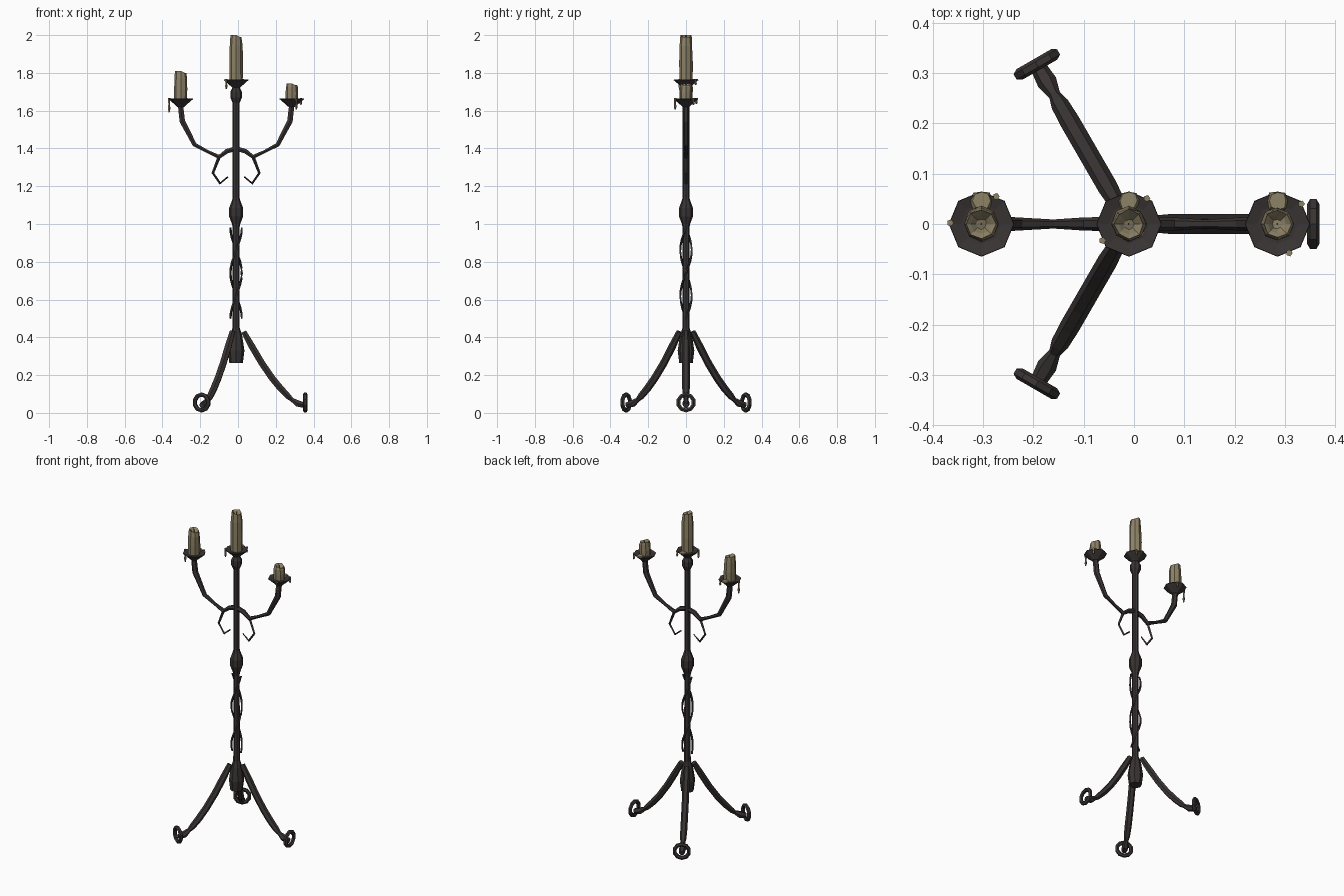
import bpy, bmesh, random
from math import sin, cos, pi, radians
from mathutils import Vector, Matrix

random.seed(4)
if "Cube" in bpy.data.objects:
    bpy.data.objects.remove(bpy.data.objects["Cube"])

AXIS = -0.01  # x of the central pole


def material(name, color):
    m = bpy.data.materials.new(name)
    m.use_nodes = True
    m.diffuse_color = (*color, 1)
    bsdf = m.node_tree.nodes["Principled BSDF"]
    bsdf.inputs["Base Color"].default_value = (*color, 1)
    bsdf.inputs["Roughness"].default_value = 0.8
    return m


IRON = material("dark iron", (0.042, 0.034, 0.034))
WAX = material("old wax", (0.27, 0.225, 0.135))
WICK = material("burnt wick", (0.01, 0.01, 0.01))


def finish(name, bm, mat):
    bmesh.ops.recalc_face_normals(bm, faces=bm.faces)
    mesh = bpy.data.meshes.new(name)
    bm.to_mesh(mesh)
    bm.free()
    mesh.materials.append(mat)
    obj = bpy.data.objects.new(name, mesh)
    bpy.context.collection.objects.link(obj)
    return obj


def skin(bm, rings, closed=False):
    """Join rings of vertices with quads, capping open ends."""
    n = len(rings[0])
    pairs = list(zip(rings, rings[1:]))
    if closed:
        pairs.append((rings[-1], rings[0]))
    for a, b in pairs:
        for i in range(n):
            j = (i + 1) % n
            bm.faces.new((a[i], a[j], b[j], b[i]))
    if not closed:
        bm.faces.new(rings[0])
        bm.faces.new(rings[-1])


def lathe(name, profile, mat, x=AXIS, y=0, sides=8, wobble=0):
    bm = bmesh.new()
    rings = []
    for r, z in profile:
        ring = []
        for i in range(sides):
            a = 2 * pi * i / sides
            k = r + random.uniform(-wobble, wobble)
            ring.append(bm.verts.new((x + k * cos(a), y + k * sin(a), z)))
        rings.append(ring)
    skin(bm, rings)
    return finish(name, bm, mat)


def tube(name, points, radii, mat, side=(0, 1, 0), sides=6, closed=False):
    """Sweep a polygon along points; side is a direction across the path."""
    bm = bmesh.new()
    pts = [Vector(p) for p in points]
    n = len(pts)
    rings = []
    for k, p in enumerate(pts):
        if closed:
            t = pts[(k + 1) % n] - pts[k - 1]
        else:
            t = pts[min(k + 1, n - 1)] - pts[max(k - 1, 0)]
        t.normalize()
        s = Vector(side)
        u = (s - t * s.dot(t)).normalized()
        v = t.cross(u)
        r = radii[k] if isinstance(radii, (list, tuple)) else radii
        rings.append([bm.verts.new(p + r * (u * cos(a) + v * sin(a)))
                      for a in (2 * pi * i / sides for i in range(sides))])
    skin(bm, rings, closed)
    return finish(name, bm, mat)


# Central pole with its swellings
lathe("pole", [(0.036, 0.265), (0.044, 0.33), (0.032, 0.41), (0.019, 0.45),
               (0.018, 0.98), (0.022, 1.0), (0.037, 1.04), (0.037, 1.085),
               (0.022, 1.125), (0.018, 1.14), (0.018, 1.64), (0.031, 1.67),
               (0.031, 1.7), (0.018, 1.725)], IRON)

# Two wires twisted round the pole
for strand in (0, pi):
    path = []
    for k in range(17):
        a = strand + 2 * pi * k / 16
        path.append((AXIS + 0.03 * cos(a), 0.03 * sin(a), 0.5 + k * 0.03))
    tube("twisted_wire", path, 0.006, IRON, side=(0, 0.3, 1), sides=4)

# Three legs, each ending in an upright ring
leg_path = [(0.04, 0.43), (0.085, 0.35), (0.135, 0.265), (0.19, 0.185),
            (0.235, 0.13), (0.275, 0.088), (0.295, 0.07), (0.325, 0.05),
            (0.362, 0.04)]
leg_radii = [0.016, 0.02, 0.02, 0.02, 0.02, 0.018, 0.012, 0.02, 0.016]
for k in range(3):
    place = Matrix.Translation((AXIS, 0, 0)) @ Matrix.Rotation(radians(120 * k), 4, "Z")
    leg = tube("leg", [(r, 0, z) for r, z in leg_path], leg_radii, IRON)
    circle = [(0.366, 0.042 * sin(2 * pi * i / 10), 0.055 + 0.042 * cos(2 * pi * i / 10))
              for i in range(10)]
    ring = tube("foot_ring", circle, 0.012, IRON, side=(1, 0, 0), closed=True)
    for part in (leg, ring):
        part.data.transform(place)

# Mirrored arms with small curls below
arm_path = [(0, 1.4), (0.05, 1.385), (0.09, 1.355), (0.15, 1.383),
            (0.22, 1.42), (0.285, 1.545), (0.295, 1.635)]
arm_radii = [0.014, 0.014, 0.013, 0.009, 0.013, 0.017, 0.016]
curl_path = [(0.09, 1.355), (0.123, 1.27), (0.085, 1.215), (0.043, 1.25)]
for side, label in ((1, "left"), (-1, "right")):
    tube(label + "_arm", [(AXIS + side * x, 0, z) for x, z in arm_path],
         arm_radii, IRON)
    tube(label + "_curl", [(AXIS + side * x, 0, z) for x, z in curl_path],
         [0.009, 0.007, 0.007, 0.004], IRON, sides=4)


def candle_set(label, x, tray, top, radius, drips):
    """Drip tray, candle with a hollow top, wick, wax puddle and drips."""
    lathe(label + "_tray", [(0.018, tray - 0.045), (0.032, tray - 0.032),
                            (0.065, tray - 0.004), (0.064, tray),
                            (0.04, tray - 0.006)], IRON, x)
    h = top - tray
    candle = lathe(label + "_candle",
                   [(radius, tray - 0.008), (radius * 1.03, tray + h * 0.35),
                    (radius * 0.98, tray + h * 0.75), (radius * 0.85, top),
                    (radius * 0.6, top - 0.008), (radius * 0.3, top - 0.022)],
                   WAX, x, wobble=0.0015)
    # Melt the rim lower towards one side
    for v in candle.data.vertices:
        if v.co.z > tray + h * 0.8 and v.co.x > x + 0.005:
            v.co.z -= 0.01
    lathe(label + "_wick", [(0.002, top - 0.024), (0.002, top - 0.002)],
          WICK, x, sides=4)
    puddle = lathe(label + "_puddle", [(0.022, tray - 0.004), (0.018, tray + 0.003)],
                   WAX, x, 0.046, wobble=0.002)
    for v in puddle.data.vertices:
        v.co.y = min(v.co.y, 0.064)
    for angle, length in drips:
        c, s = cos(radians(angle)), sin(radians(angle))
        px, py = x + 0.062 * c, 0.062 * s
        lathe(label + "_drip", [(0.003, tray - length), (0.007, tray - length * 0.75),
                                (0.005, tray - length * 0.4), (0.007, tray + 0.003)],
              WAX, px, py, sides=5)


candle_set("middle", AXIS, 1.765, 2.0, 0.034, [(55, 0.03), (212, 0.05)])
candle_set("right", -0.303, 1.665, 1.81, 0.034, [(62, 0.03), (178, 0.075)])
candle_set("left", 0.285, 1.665, 1.745, 0.032, [(40, 0.035), (292, 0.06)])
